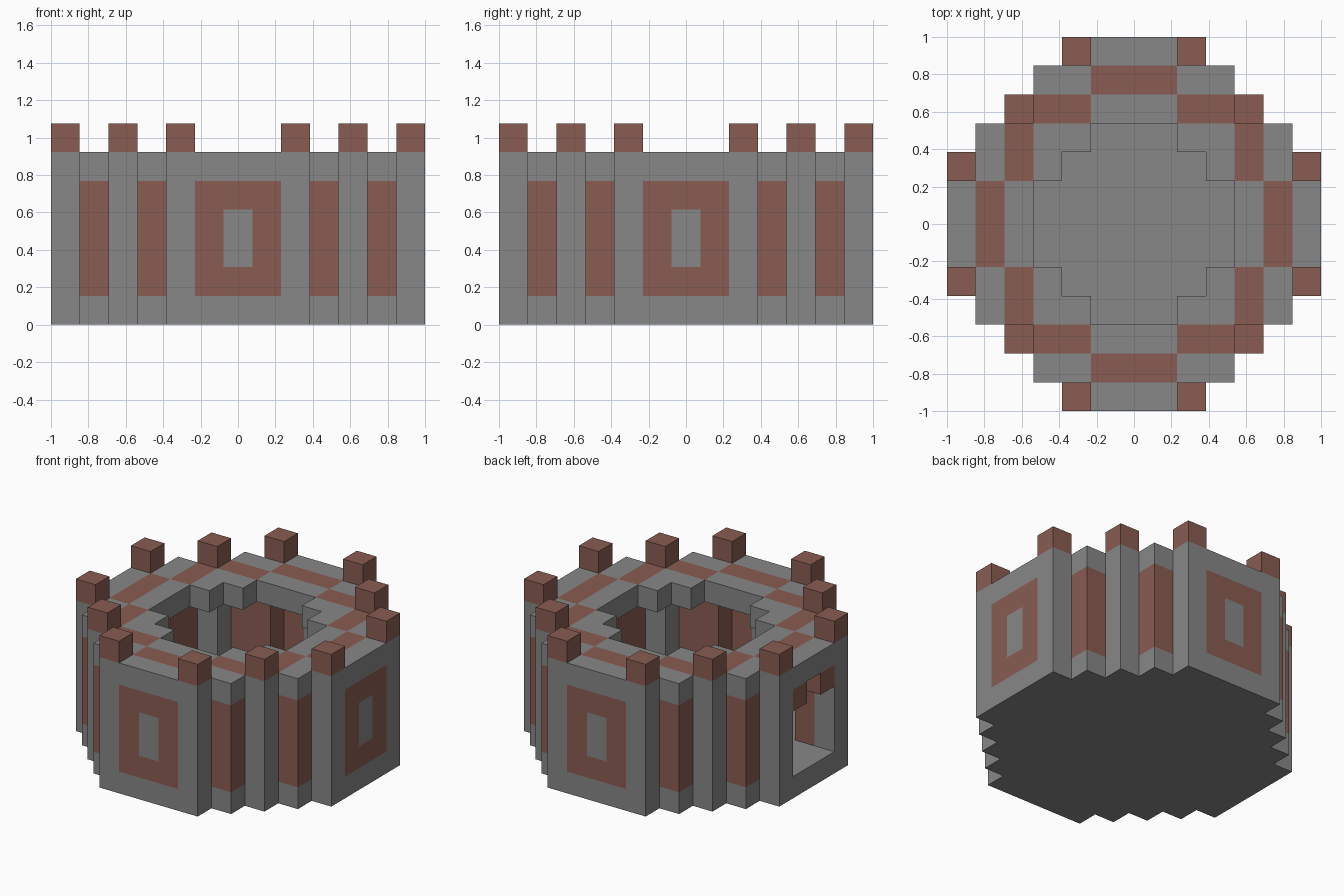
import bpy
import bmesh
from mathutils import Vector

U = 2 / 13          # edge of one block
HALF = 6            # blocks from the centre to the outer wall
ROOF = 5            # layer of the walkway

cube = bpy.data.objects.get("Cube")
if cube:
    bpy.data.objects.remove(cube, do_unlink=True)


def material(name, rgb):
    mat = bpy.data.materials.new(name)
    mat.use_nodes = True
    mat.diffuse_color = (*rgb, 1)
    bsdf = next(n for n in mat.node_tree.nodes if n.type == 'BSDF_PRINCIPLED')
    bsdf.inputs["Base Color"].default_value = (*rgb, 1)
    bsdf.inputs["Roughness"].default_value = 0.9
    return mat


STONE, BRICK = 0, 1
MATERIALS = [material("grey_stone", (0.245, 0.245, 0.245)),
             material("red_brick", (0.25, 0.108, 0.084))]


# Plan rules, using the larger and smaller distance from the centre
def plan(x, y):
    return max(abs(x), abs(y)), min(abs(x), abs(y))


def inside_outline(x, y):
    return abs(x) + abs(y) <= 8


def inside_room(x, y):
    far, near = plan(x, y)
    return far <= 3 or (far == 4 and near <= 3) or (far == 5 and near <= 1)


def inside_roof_hole(x, y):
    far, near = plan(x, y)
    return far <= 3 and far + near <= 4


def is_doorway(x, y, z):
    return x == -HALF and (y == 0 or (abs(y) == 1 and z <= 3))


# Colour rules
def wall_colour(x, y, z):
    far, near = plan(x, y)
    if far == HALF:
        window = near == 0 and z in (2, 3)
        return BRICK if near <= 1 and not window else STONE
    return BRICK if far == 5 else STONE


def roof_colour(x, y, z):
    far, near = plan(x, y)
    ring = (far == 5 and near <= 1) or (far == 4 and near in (2, 3))
    return BRICK if ring else STONE


# Blocks of each part
area = [(x, y) for x in range(-HALF, HALF + 1)
        for y in range(-HALF, HALF + 1) if inside_outline(x, y)]
floor = {(x, y, 0): STONE for x, y in area}
walls = {(x, y, z): wall_colour(x, y, z) for x, y in area
         for z in range(1, ROOF)
         if not inside_room(x, y) and not is_doorway(x, y, z)}
walkway = {(x, y, ROOF): roof_colour(x, y, ROOF) for x, y in area
           if not inside_roof_hole(x, y)}
merlons = {(x, y, ROOF + 1): BRICK for x, y in area
           if plan(x, y) in ((6, 2), (4, 4))}
solid = set(floor) | set(walls) | set(walkway) | set(merlons)


def build(name, blocks):
    """Make one object from the exposed faces of its blocks."""
    bm = bmesh.new()
    for cell, colour in blocks.items():
        centre = Vector(cell) + Vector((0, 0, 0.5))
        for axis in range(3):
            for sign in (-1, 1):
                normal = Vector((0, 0, 0))
                normal[axis] = sign
                if tuple(int(c + n) for c, n in zip(cell, normal)) in solid:
                    continue
                u = Vector((0, 0, 0))
                u[(axis + 1) % 3] = 0.5
                v = normal.cross(u)
                mid = centre + normal / 2
                corners = (mid - u - v, mid + u - v, mid + u + v, mid - u + v)
                face = bm.faces.new([bm.verts.new(c * U) for c in corners])
                face.material_index = colour
    bmesh.ops.remove_doubles(bm, verts=bm.verts, dist=U / 100)
    mesh = bpy.data.meshes.new(name)
    bm.to_mesh(mesh)
    bm.free()
    for mat in MATERIALS:
        mesh.materials.append(mat)
    obj = bpy.data.objects.new(name, mesh)
    bpy.context.collection.objects.link(obj)


build("floor", floor)
build("walls", walls)
build("walkway", walkway)
build("merlons", merlons)
